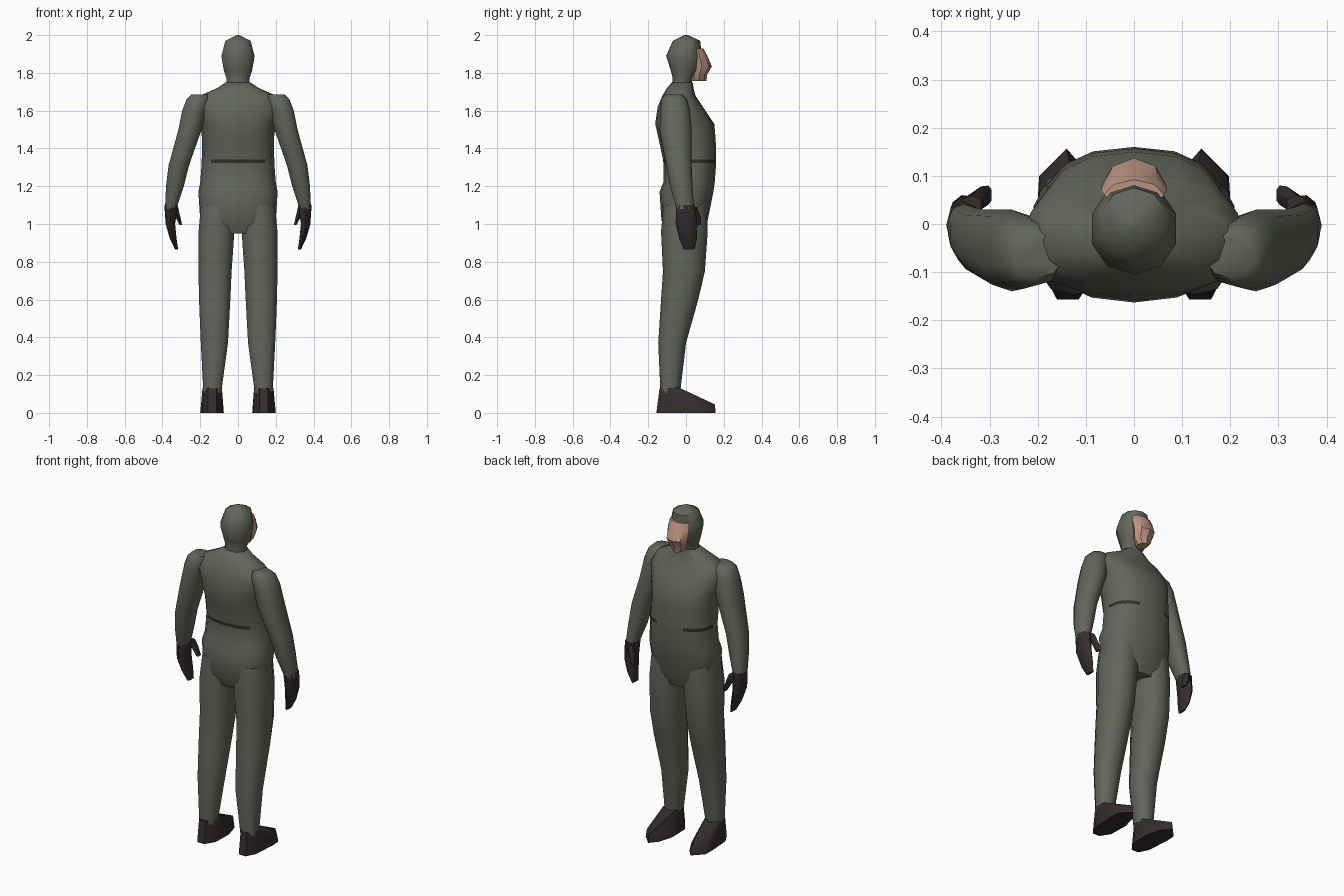
import bpy, bmesh, math

if "Cube" in bpy.data.objects:
    bpy.data.objects.remove(bpy.data.objects["Cube"])


def material(name, rgb):
    m = bpy.data.materials.new(name)
    m.diffuse_color = (*rgb, 1)
    m.use_nodes = True
    m.node_tree.nodes["Principled BSDF"].inputs["Base Color"].default_value = m.diffuse_color
    return m


SUIT = material("grey green suit", (0.122, 0.132, 0.105))
DARK = material("dark leather", (0.036, 0.026, 0.027))
SKIN = material("skin", (0.50, 0.30, 0.22))


def finish(name, bm, mats, angle=50):
    bmesh.ops.recalc_face_normals(bm, faces=bm.faces)
    me = bpy.data.meshes.new(name)
    bm.to_mesh(me)
    bm.free()
    for m in mats:
        me.materials.append(m)
    for p in me.polygons:
        p.use_smooth = True
    me.set_sharp_from_angle(angle=math.radians(angle))
    ob = bpy.data.objects.new(name, me)
    bpy.context.collection.objects.link(ob)
    return ob


def loft(name, rings, mats, n=10, power=0.85, side=1, rule=None, angle=50):
    """Skin level rounded rings given as (z, x0, x1, y0, y1)."""
    bm = bmesh.new()
    rows = []
    for z, x0, x1, y0, y1 in rings:
        row = []
        for i in range(n):
            a = math.pi / 2 + 2 * math.pi * i / n
            c, s = math.cos(a), math.sin(a)
            c = math.copysign(abs(c) ** power, c) if abs(c) > 1e-6 else 0
            s = math.copysign(abs(s) ** power, s) if abs(s) > 1e-6 else 0
            x = (x0 + x1) / 2 + (x1 - x0) / 2 * c
            y = (y0 + y1) / 2 + (y1 - y0) / 2 * s
            row.append(bm.verts.new((side * x, y, z)))
        rows.append(row)
    for a, b in zip(rows, rows[1:]):
        for i in range(n):
            j = (i + 1) % n
            bm.faces.new((a[i], a[j], b[j], b[i]))
    bm.faces.new(rows[0])
    bm.faces.new(rows[-1])
    if rule:
        for f in bm.faces:
            f.material_index = rule(f.calc_center_median())
    return finish(name, bm, mats, angle)


def hull(name, pts, mat, side):
    bm = bmesh.new()
    for x, y, z in pts:
        bm.verts.new((side * x, y, z))
    res = bmesh.ops.convex_hull(bm, input=bm.verts)
    loose = [v for v in bm.verts if not v.link_faces]
    bmesh.ops.delete(bm, geom=loose, context='VERTS')
    return finish(name, bm, [mat], 40)


# Torso, with broken belt patches on the back and front flanks
def belt(c):
    band = 1.32 < c.z < 1.345
    return int(band and (abs(c.x) < 0.12 and c.y < -0.05
                         or abs(c.x) > 0.1 and c.y > 0.04))


torso = [(0.95, .14, -.10, .09), (1.02, .20, -.13, .115), (1.17, .21, -.14, .145),
         (1.22, .20, -.12, .152), (1.323, .192, -.12, .16), (1.342, .192, -.122, .16),
         (1.45, .19, -.145, .157), (1.53, .20, -.163, .15), (1.62, .23, -.15, .09),
         (1.68, .20, -.125, .05), (1.72, .11, -.10, .04), (1.75, .065, -.075, .035)]
loft("torso", [(z, -w, w, b, f) for z, w, b, f in torso], [SUIT, DARK],
     n=16, power=0.85, rule=belt)

# Hooded head and neck
head = [(1.70, .07, -.08, .04), (1.77, .063, -.07, .03), (1.81, .078, -.08, .065),
        (1.89, .092, -.105, .085), (1.97, .07, -.07, .075), (2.0, .008, -.01, .01)]
loft("hooded_head", [(z, -w, w, b, f) for z, w, b, f in head], [SUIT], n=10, power=0.95)

# Face mask of bare skin, pointed at the nose
face = [(1.757, .03, .03, .108), (1.79, .055, .03, .112), (1.835, .066, .03, .137),
        (1.89, .069, .03, .113), (1.93, .062, .03, .092)]
loft("face", [(z, -w, w, b, f) for z, w, b, f in face], [SKIN], n=8, power=1.1, angle=35)

for side, tag in ((1, "right"), (-1, "left")):
    # Leg
    loft(tag + "_leg", [(1.10, .01, .20, -.12, .11), (.96, .015, .213, -.132, .115),
                        (.75, .03, .213, -.122, .10), (.60, .037, .21, -.132, .065),
                        (.37, .05, .20, -.147, .0), (.10, .088, .185, -.135, -.032)],
         [SUIT], side=side)
    # Arm
    loft(tag + "_arm", [(1.685, .15, .25, -.11, -.02), (1.66, .15, .275, -.13, .005),
                        (1.60, .165, .298, -.135, .02), (1.50, .19, .318, -.14, .03),
                        (1.31, .257, .37, -.105, .03), (1.20, .285, .383, -.085, .035),
                        (1.08, .325, .388, -.05, .042)], [SUIT], side=side)
    # Gloved hand and thumb
    loft(tag + "_hand", [(1.10, .318, .39, -.052, .046), (1.0, .333, .383, -.055, .06),
                         (.92, .325, .36, -.035, .058), (.865, .317, .333, -.012, .045)],
         [DARK], n=8, side=side)
    loft(tag + "_thumb", [(1.09, .315, .36, .02, .06), (1.035, .303, .332, .03, .078),
                          (.995, .295, .31, .04, .08)], [DARK], n=6, side=side)
    # Shoe
    hull(tag + "_shoe", [
        (.115, -.157, 0), (.16, -.157, 0), (.078, -.10, 0), (.19, -.10, 0),
        (.075, .02, 0), (.20, .05, 0), (.10, .11, 0), (.14, .157, 0), (.197, .10, 0),
        (.14, .153, .045), (.195, .09, .045), (.105, .10, .045),
        (.115, .04, .075), (.175, .04, .075),
        (.095, -.04, .135), (.178, -.04, .135), (.085, -.09, .13), (.188, -.09, .13),
        (.115, -.14, .13), (.16, -.14, .13)], DARK, side)
